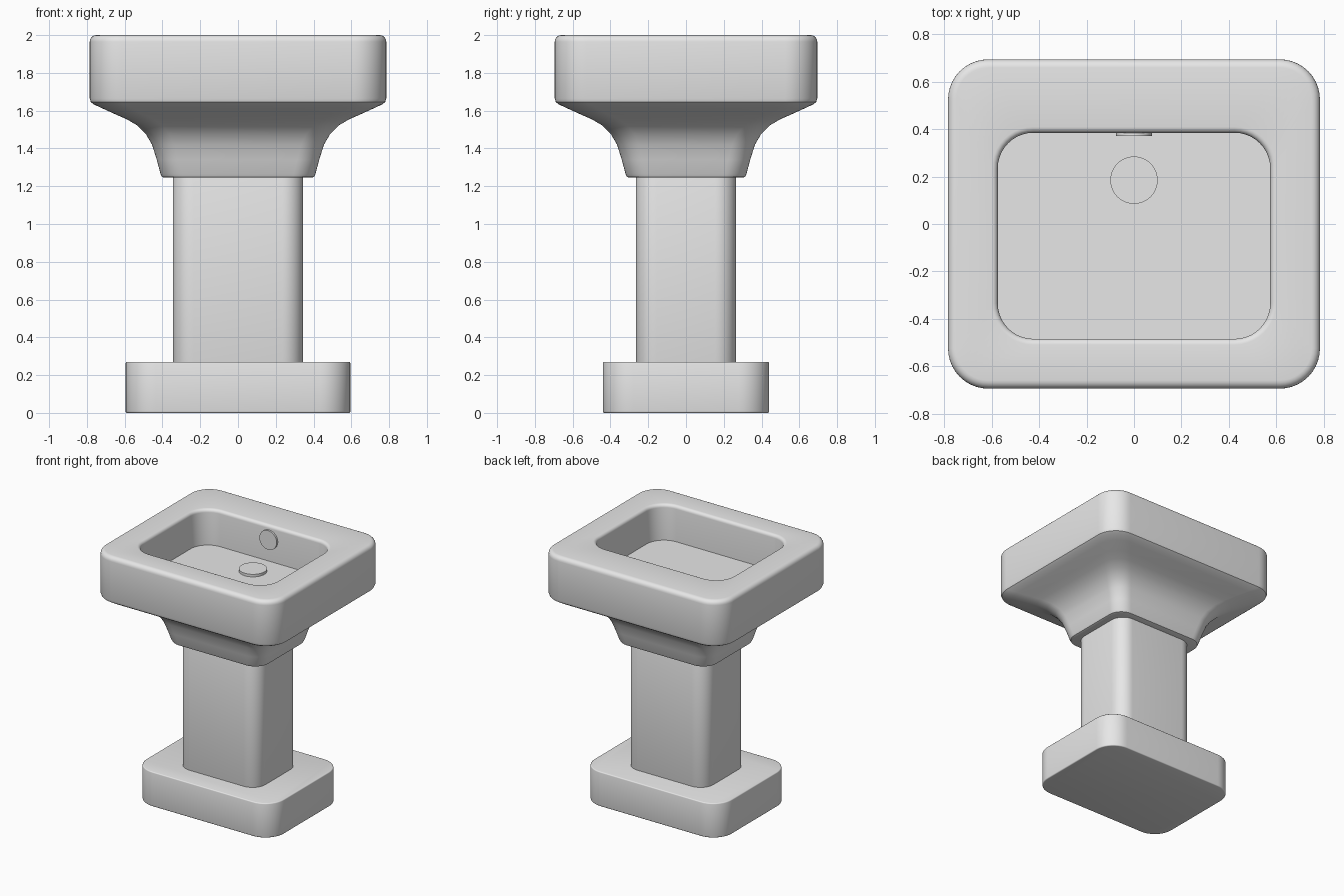
import bpy, bmesh, math
from mathutils import Matrix

cube = bpy.data.objects.get("Cube")
if cube:
    bpy.data.objects.remove(cube, do_unlink=True)

ceramic = bpy.data.materials.new("grey_ceramic")
ceramic.use_nodes = True
GREY = (0.8, 0.8, 0.8, 1.0)
ceramic.diffuse_color = GREY
ceramic.node_tree.nodes["Principled BSDF"].inputs["Base Color"].default_value = GREY

CORNER_STEPS = 10


def finish(name, bm, angle=35):
    """Turn a bmesh into a smooth-shaded object."""
    bmesh.ops.recalc_face_normals(bm, faces=bm.faces)
    mesh = bpy.data.meshes.new(name)
    bm.to_mesh(mesh)
    bm.free()
    mesh.materials.append(ceramic)
    obj = bpy.data.objects.new(name, mesh)
    bpy.context.collection.objects.link(obj)
    bpy.ops.object.select_all(action="DESELECT")
    obj.select_set(True)
    bpy.context.view_layer.objects.active = obj
    bpy.ops.object.shade_smooth_by_angle(angle=math.radians(angle))
    return obj


def ring(bm, hx, hy, r, z, cy=0.0):
    """One rounded rectangle of vertices at height z."""
    verts = []
    for i, (sx, sy) in enumerate(((1, 1), (-1, 1), (-1, -1), (1, -1))):
        for k in range(CORNER_STEPS + 1):
            a = math.pi / 2 * (i + k / CORNER_STEPS)
            verts.append(bm.verts.new((sx * (hx - r) + r * math.cos(a),
                                       cy + sy * (hy - r) + r * math.sin(a), z)))
    return verts


def loft(name, sections):
    """Skin rounded rectangles in order and cap both ends."""
    bm = bmesh.new()
    rings = [ring(bm, *s) for s in sections]
    for a, b in zip(rings, rings[1:]):
        n = len(a)
        for i in range(n):
            bm.faces.new((a[i], a[(i + 1) % n], b[(i + 1) % n], b[i]))
    bm.faces.new(rings[0])
    bm.faces.new(rings[-1])
    return finish(name, bm)


def rounded_edge(radius, steps=5):
    """Inset and drop along a quarter-round edge, from the side to the top."""
    for k in range(steps + 1):
        a = math.pi / 2 * k / steps
        yield radius * (1 - math.cos(a)), radius * (1 - math.sin(a))


def block(name, hx, hy, r, z0, z1, bevel):
    """Rounded slab with softened top and bottom edges."""
    edge = list(rounded_edge(bevel, 3))
    low = [(hx - i, hy - i, r - i, z0 + d) for i, d in reversed(edge)]
    high = [(hx - i, hy - i, r - i, z1 - d) for i, d in edge]
    return loft(name, low + high)


def disc(name, radius, depth, matrix):
    bm = bmesh.new()
    bmesh.ops.create_cone(bm, cap_ends=True, segments=48, radius1=radius,
                          radius2=radius, depth=depth, matrix=matrix)
    return finish(name, bm)


# Foot and column
block("base", 0.595, 0.44, 0.16, 0.0, 0.27, 0.008)
block("column", 0.345, 0.265, 0.11, 0.26, 1.27, 0.004)

# Basin: flared underside, straight sides, rounded rim, recessed bowl
HX, HY, R = 0.785, 0.695, 0.17
flare = [(0.395, 1.245), (0.382, 1.25), (0.375, 1.265), (0.355, 1.34), (0.33, 1.42),
         (0.298, 1.475), (0.25, 1.523), (0.195, 1.555), (0.14, 1.579),
         (0.065, 1.613), (0.022, 1.633), (0.006, 1.645), (0, 1.665)]
sections = [(HX - i, HY - i, R - 0.15 * i, z) for i, z in flare]
sections += [(HX - i, HY - i, R - i, 2 - d) for i, d in rounded_edge(0.035)]

BX, BY, BR, BOWL_Y, FLOOR = 0.575, 0.435, 0.15, -0.05, 1.72
sections += [(BX + i, BY + i, BR + i, 2 - d, BOWL_Y)
             for i, d in reversed(list(rounded_edge(0.025)))]
sections.append((BX, BY, BR, FLOOR, BOWL_Y))
loft("basin", sections)

# Drain cover on the bowl floor and overflow cover on the back wall
disc("drain_cover", 0.1, 0.03, Matrix.Translation((0, 0.185, FLOOR + 0.005)))
disc("overflow_cover", 0.075, 0.03,
     Matrix.Translation((0, BOWL_Y + BY + 0.001, 1.89)) @ Matrix.Rotation(math.pi / 2, 4, "X"))
